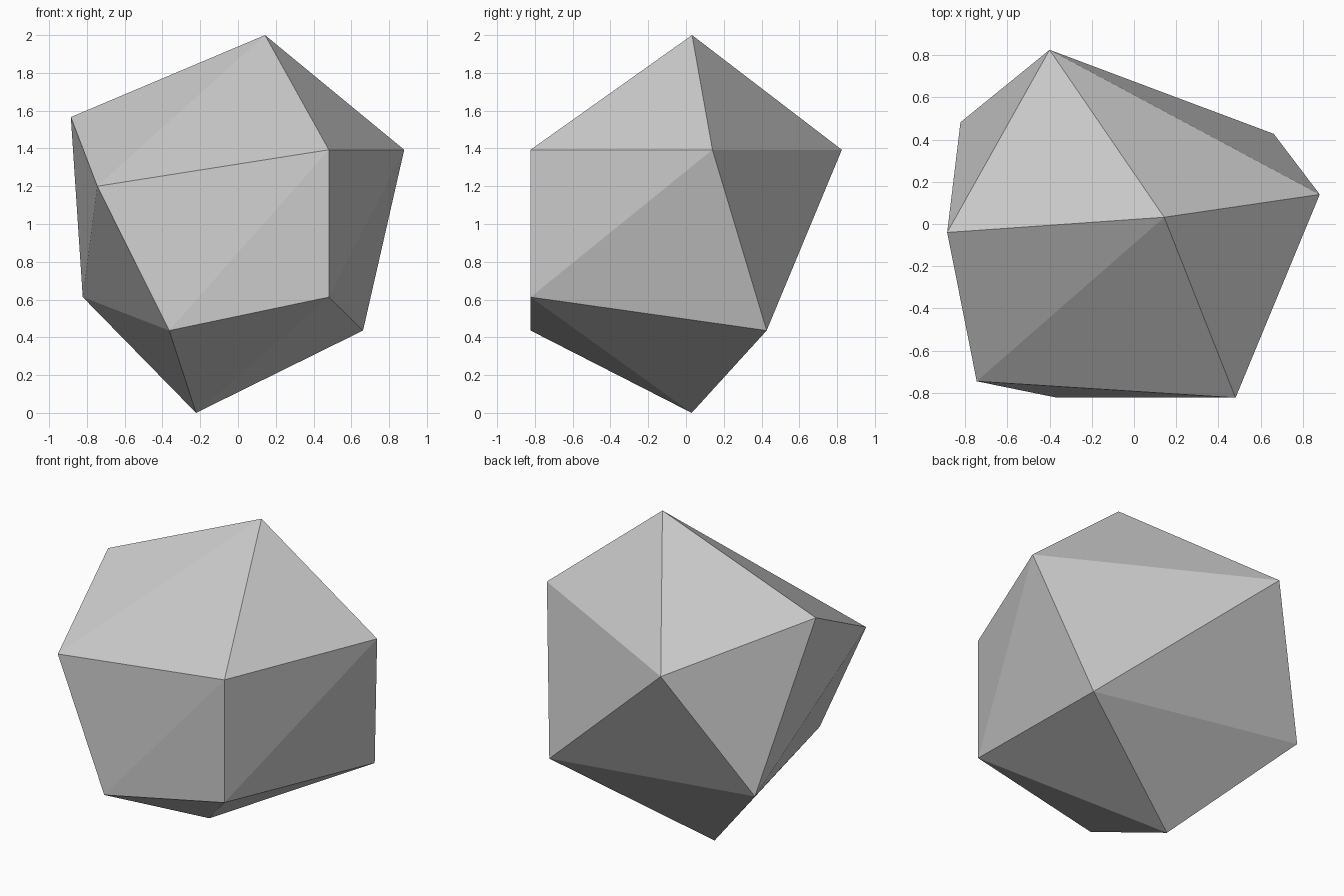
import bpy
import bmesh

if "Cube" in bpy.data.objects:
    bpy.data.objects.remove(bpy.data.objects["Cube"])

# Corners of the faceted stone, from top to bottom
CORNERS = [
    (0.143, 0.032, 2.0),        # peak
    (-0.885, -0.04, 1.566),     # upper ring
    (-0.745, -0.745, 1.2),
    (0.481, -0.823, 1.393),
    (0.88, 0.14, 1.393),
    (-0.40, 0.825, 1.393),
    (-0.822, 0.482, 0.613),     # lower ring
    (-0.364, -0.823, 0.436),
    (0.481, -0.823, 0.613),
    (0.662, 0.427, 0.436),
    (-0.222, 0.03, 0.0),        # foot
]

# Wrap the corners in flat triangular facets
bm = bmesh.new()
for co in CORNERS:
    bm.verts.new(co)
bmesh.ops.convex_hull(bm, input=bm.verts)
bmesh.ops.recalc_face_normals(bm, faces=bm.faces)

mesh = bpy.data.meshes.new("faceted_stone")
bm.to_mesh(mesh)
bm.free()

stone = bpy.data.objects.new("faceted_stone", mesh)
bpy.context.collection.objects.link(stone)
